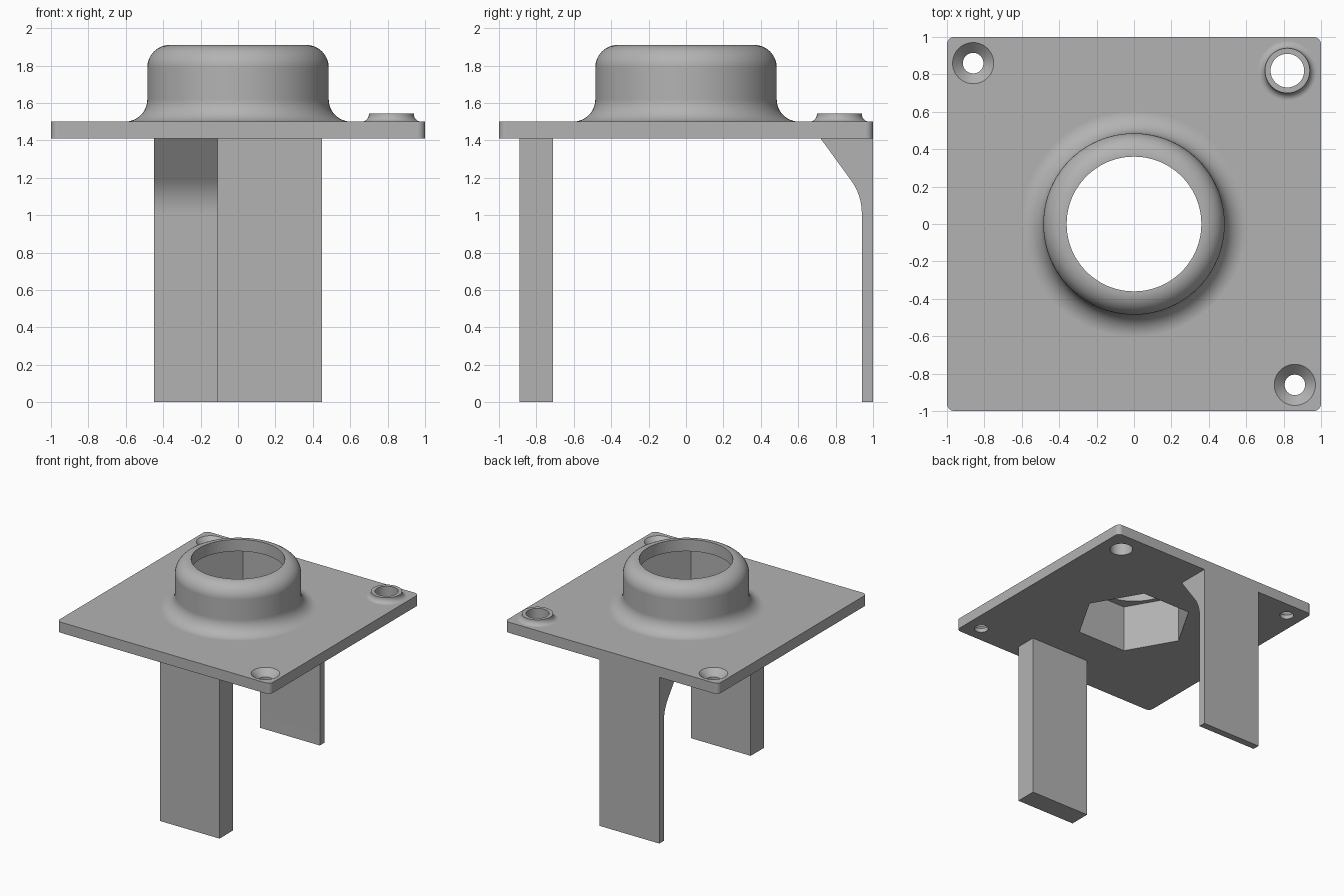
import bpy, bmesh
from math import sin, cos, pi, radians
from mathutils import Matrix

if "Cube" in bpy.data.objects:
    bpy.data.objects.remove(bpy.data.objects["Cube"])

grey = bpy.data.materials.new("plain grey")
grey.use_nodes = True
grey.diffuse_color = (0.45, 0.45, 0.45, 1)
grey.node_tree.nodes["Principled BSDF"].inputs["Base Color"].default_value = grey.diffuse_color

UNDER, TOP = 1.41, 1.5      # plate faces
HUB_R, HUB_TOP, FILLET = 0.485, 1.91, 0.12


def finish(name, bm):
    bmesh.ops.recalc_face_normals(bm, faces=bm.faces)
    mesh = bpy.data.meshes.new(name)
    bm.to_mesh(mesh)
    bm.free()
    mesh.materials.append(grey)
    ob = bpy.data.objects.new(name, mesh)
    bpy.context.collection.objects.link(ob)
    return ob


def lathe(name, profile, x=0, y=0, sides=96):
    """Closed solid turned about a vertical axis; the profile runs bottom to top."""
    bm = bmesh.new()
    rings = [[bm.verts.new((x + r * cos(2 * pi * i / sides), y + r * sin(2 * pi * i / sides), z))
              for i in range(sides)] for r, z in profile]
    for a, b in zip(rings, rings[1:]):
        for i in range(sides):
            j = (i + 1) % sides
            bm.faces.new((a[i], a[j], b[j], b[i]))
    bm.faces.new(rings[0])
    bm.faces.new(rings[-1])
    return finish(name, bm)


def prism(name, outline, x0, x1):
    """Side outline in (y, z) extruded along x."""
    bm = bmesh.new()
    face = bm.faces.new([bm.verts.new((x0, y, z)) for y, z in outline])
    out = bmesh.ops.extrude_face_region(bm, geom=[face])["geom"]
    bmesh.ops.translate(bm, vec=(x1 - x0, 0, 0),
                        verts=[v for v in out if isinstance(v, bmesh.types.BMVert)])
    return finish(name, bm)


def arc(cr, cz, radius, start, end, steps):
    return [(cr + radius * cos(radians(start + (end - start) * i / steps)),
             cz + radius * sin(radians(start + (end - start) * i / steps))) for i in range(steps + 1)]


def apply(ob, kind, **settings):
    mod = ob.modifiers.new(kind.title(), kind)
    for key, value in settings.items():
        setattr(mod, key, value)
    bpy.context.view_layer.objects.active = ob
    bpy.ops.object.modifier_apply(modifier=mod.name)


def combine(ob, tool, operation):
    tool.hide_render = True
    apply(ob, 'BOOLEAN', object=tool, operation=operation, solver='EXACT')
    bpy.data.objects.remove(tool)


def smooth(ob):
    bpy.ops.object.select_all(action='DESELECT')
    ob.select_set(True)
    bpy.context.view_layer.objects.active = ob
    bpy.ops.object.shade_smooth_by_angle(angle=radians(25))


# Square plate with rounded corners
bm = bmesh.new()
bmesh.ops.create_cube(bm, size=1, matrix=Matrix.Translation((0, 0, (UNDER + TOP) / 2))
                      @ Matrix.Diagonal((2, 2, TOP - UNDER, 1)))
corners = [e for e in bm.edges if abs(e.verts[0].co.z - e.verts[1].co.z) > 0.01]
bmesh.ops.bevel(bm, geom=corners, offset=0.04, segments=6, profile=0.5, affect='EDGES')
plate = finish("mounting_plate", bm)

# Central hub with a flared foot and a rounded rim
mid = (UNDER + TOP) / 2
hub = lathe("hub", [(HUB_R + FILLET, mid)]
            + arc(HUB_R + FILLET, TOP + FILLET, FILLET, 270, 180, 12)
            + arc(HUB_R - FILLET, HUB_TOP - FILLET, FILLET, 0, 90, 12))
combine(plate, hub, 'UNION')

# Small raised collar in one corner
collar = lathe("collar", [(0.16, mid)] + arc(0.16, TOP + 0.04, 0.04, 270, 180, 6)
               + [(0.12, TOP + 0.045)], 0.82, 0.82, 48)
combine(plate, collar, 'UNION')

# Hexagonal pocket below, round opening above, collar hole
combine(plate, lathe("pocket", [(0.46, 1.3), (0.46, 1.81)], sides=6), 'DIFFERENCE')
combine(plate, lathe("opening", [(0.36, 1.7), (0.36, 2)]), 'DIFFERENCE')
combine(plate, lathe("collar_hole", [(0.09, 1.3), (0.09, 1.7)], 0.82, 0.82, 48), 'DIFFERENCE')

# Countersunk screw holes in two opposite corners
for s in (-1, 1):
    screw = lathe("screw_hole", [(0.055, 1.3), (0.055, TOP - 0.055), (0.13, TOP + 0.02)],
                  0.86 * s, -0.86 * s, 48)
    combine(plate, screw, 'DIFFERENCE')
smooth(plate)
apply(plate, 'WEIGHTED_NORMAL', keep_sharp=True)

# Thick front leg
prism("front_leg", [(-0.89, 0), (-0.71, 0), (-0.71, UNDER), (-0.89, UNDER)], -0.11, 0.45)

# Thin back leg with a sloped brace blending into its inner face
blend = arc(0.64, 1.01, 0.3, 0, 36, 8)
back_leg = prism("back_leg", [(1, 0), (0.94, 0)] + blend + [(0.72, UNDER), (1, UNDER)], -0.45, 0.11)
smooth(back_leg)
apply(back_leg, 'WEIGHTED_NORMAL', keep_sharp=True)
